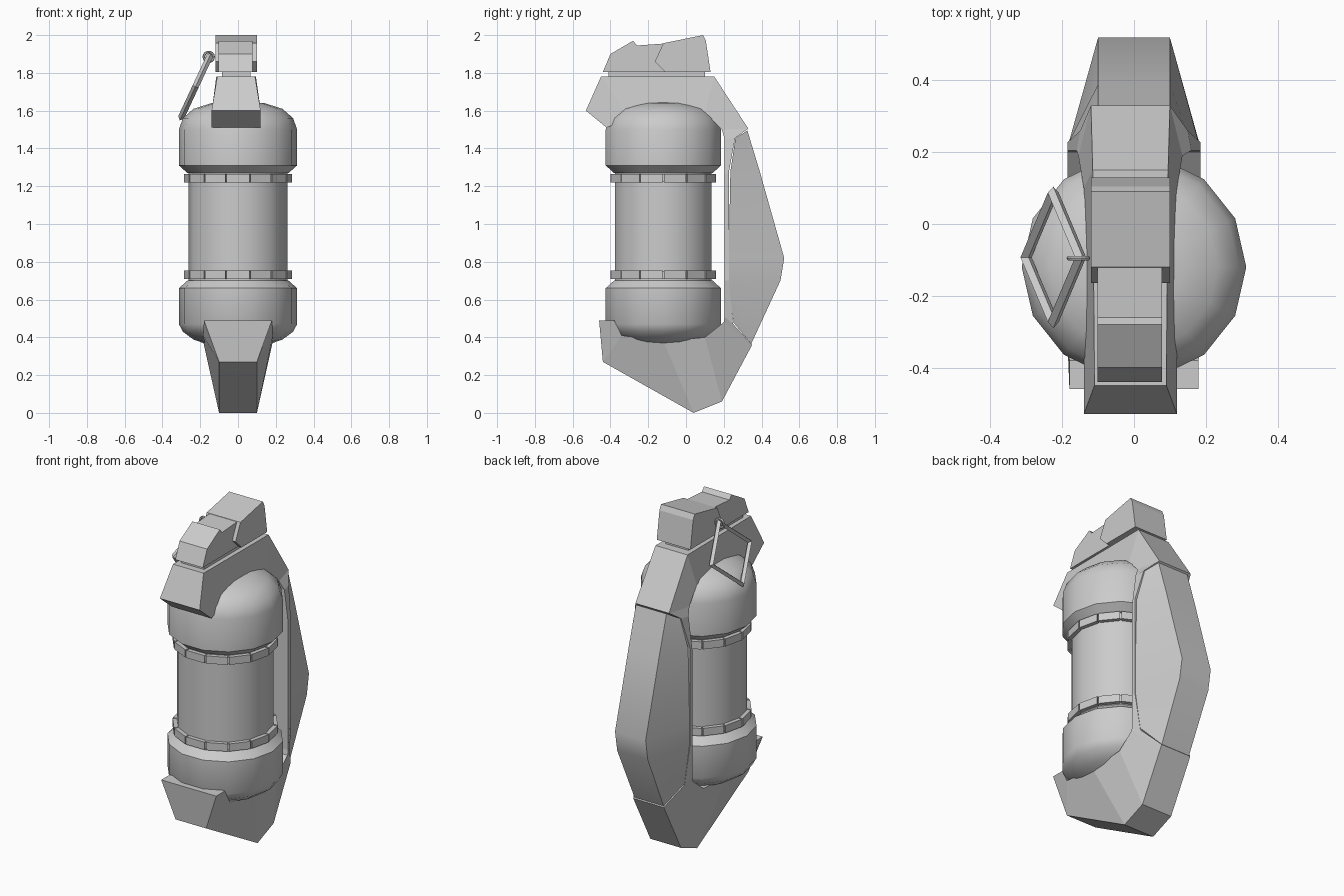
import bpy, bmesh, math

if "Cube" in bpy.data.objects:
    bpy.data.objects.remove(bpy.data.objects["Cube"])

SIDES = 14          # canister facets
CY = -0.12          # canister axis


def finish(name, bm, smooth=None):
    bmesh.ops.recalc_face_normals(bm, faces=bm.faces)
    me = bpy.data.meshes.new(name)
    bm.to_mesh(me)
    bm.free()
    ob = bpy.data.objects.new(name, me)
    bpy.context.collection.objects.link(ob)
    if smooth:
        bpy.ops.object.select_all(action='DESELECT')
        ob.select_set(True)
        bpy.context.view_layer.objects.active = ob
        bpy.ops.object.shade_smooth_by_angle(angle=math.radians(smooth))
    return ob


def lathe(name, profile, smooth=32):
    """Revolve (radius, z) points around the canister axis."""
    bm = bmesh.new()
    rings = []
    for r, z in profile:
        if r == 0:
            rings.append([bm.verts.new((0, CY, z))] * SIDES)
        else:
            rings.append([bm.verts.new((r * math.cos(math.tau * i / SIDES),
                                        CY + r * math.sin(math.tau * i / SIDES), z))
                          for i in range(SIDES)])
    for a, b in zip(rings, rings[1:]):
        for i in range(SIDES):
            j = (i + 1) % SIDES
            quad = [a[i], a[j], b[j], b[i]]
            bm.faces.new(list(dict.fromkeys(quad)))
    return finish(name, bm, smooth)


def loft(name, stations, smooth=None):
    """Each station: inner y, z, half width, outer y, z, half width, x centre."""
    bm = bmesh.new()
    rings = []
    for yi, zi, wi, yo, zo, wo, cx in stations:
        rings.append([bm.verts.new(p) for p in
                      ((cx - wi, yi, zi), (cx + wi, yi, zi),
                       (cx + wo, yo, zo), (cx - wo, yo, zo))])
    for a, b in zip(rings, rings[1:]):
        for i in range(4):
            j = (i + 1) % 4
            bm.faces.new((a[i], a[j], b[j], b[i]))
    bm.faces.new(rings[0])
    bm.faces.new(rings[-1])
    return finish(name, bm, smooth)


def slab(name, profile, half, cx):
    """Extrude a (y, z) outline across x."""
    bm = bmesh.new()
    l = [bm.verts.new((cx - half, y, z)) for y, z in profile]
    r = [bm.verts.new((cx + half, y, z)) for y, z in profile]
    n = len(profile)
    bm.faces.new(l)
    bm.faces.new(r)
    for i in range(n):
        j = (i + 1) % n
        bm.faces.new((l[i], l[j], r[j], r[i]))
    return finish(name, bm)


def band(name, z0, z1):
    """Ring of separate blocks, one per canister facet."""
    bm = bmesh.new()
    step = math.tau / SIDES
    for i in range(SIDES):
        a0, a1 = (i + 0.03) * step, (i + 0.97) * step
        v = [bm.verts.new((r * math.cos(a), CY + r * math.sin(a), z))
             for z in (z0, z1) for r, a in ((0.25, a0), (0.285, a0), (0.285, a1), (0.25, a1))]
        for f in ((0, 1, 2, 3), (4, 5, 6, 7), (0, 1, 5, 4),
                  (1, 2, 6, 5), (2, 3, 7, 6), (3, 0, 4, 7)):
            bm.faces.new([v[k] for k in f])
    return finish(name, bm)


# Canister: tube and two domed caps
lathe("canister_tube", [(0, 0.6), (0.262, 0.6), (0.262, 1.4), (0, 1.4)])
lathe("upper_cap", [(0, 1.27), (0.268, 1.27), (0.313, 1.31), (0.313, 1.50), (0.292, 1.56),
                    (0.235, 1.61), (0.14, 1.64), (0, 1.652)])
lathe("lower_cap", [(0, 0.345), (0.14, 0.355), (0.235, 0.388), (0.292, 0.43),
                    (0.313, 0.47), (0.313, 0.66), (0.268, 0.70), (0, 0.70)])

# Segmented bands with a continuous ring behind the gaps
for label, z in (("upper", 1.22), ("lower", 0.708)):
    band(label + "_band_blocks", z, z + 0.045)
    lathe(label + "_band_ring", [(0.25, z + 0.004), (0.275, z + 0.004),
                                 (0.275, z + 0.041), (0.25, z + 0.041)])

# C-shaped frame: foot, spine and shoulder in one sweep
loft("frame", [
    (-0.38, 0.49, 0.18, -0.46, 0.49, 0.18, 0),
    (-0.34, 0.41, 0.185, -0.44, 0.27, 0.10, 0),
    (-0.12, 0.38, 0.185, 0.04, 0.00, 0.10, 0),
    (0.10, 0.40, 0.185, 0.19, 0.06, 0.10, 0),
    (0.20, 0.48, 0.185, 0.35, 0.36, 0.10, 0),
    (0.205, 0.51, 0.185, 0.25, 0.47, 0.165, 0),
    (0.205, 0.70, 0.185, 0.228, 0.70, 0.185, 0),
    (0.205, 1.26, 0.185, 0.228, 1.28, 0.185, 0),
    (0.205, 1.45, 0.16, 0.26, 1.455, 0.15, 0),
    (0.19, 1.50, 0.145, 0.33, 1.505, 0.11, -0.01),
    (0.10, 1.59, 0.13, 0.15, 1.78, 0.105, -0.01),
    (-0.30, 1.56, 0.13, -0.45, 1.78, 0.10, -0.01),
    (-0.42, 1.51, 0.13, -0.53, 1.60, 0.13, -0.01)])

# Bulging grip on the back of the spine
loft("back_grip", [
    (0.262, 1.455, 0.145, 0.325, 1.495, 0.10, 0),
    (0.235, 1.28, 0.178, 0.39, 1.28, 0.10, 0),
    (0.226, 0.82, 0.182, 0.52, 0.82, 0.10, 0),
    (0.226, 0.70, 0.182, 0.50, 0.70, 0.10, 0),
    (0.25, 0.48, 0.165, 0.345, 0.365, 0.095, 0)], smooth=50)

# Head: neck, narrow front block and wider rear block
slab("neck", [(-0.41, 1.76), (-0.41, 1.83), (0.10, 1.83), (0.10, 1.76)], 0.075, -0.01)
slab("head_front", [(-0.44, 1.805), (-0.40, 1.90), (-0.28, 1.97), (-0.26, 1.945),
                    (-0.12, 1.955), (-0.05, 1.95), (-0.05, 1.805)], 0.09, -0.012)
slab("head_rear", [(-0.11, 1.805), (-0.165, 1.86), (-0.12, 1.957), (0.09, 2.0),
                   (0.105, 1.97), (0.13, 1.805)], 0.11, -0.01)

# Pull pin: small eye and a four-sided ring hanging from it
bpy.ops.mesh.primitive_torus_add(major_segments=14, minor_segments=6, major_radius=0.026,
                                 minor_radius=0.007, location=(-0.155, -0.095, 1.885),
                                 rotation=(math.pi / 2, 0, 0))
bpy.context.object.name = "pin_eye"
bpy.ops.mesh.primitive_torus_add(major_segments=4, minor_segments=4, major_radius=0.18,
                                 minor_radius=0.017, location=(-0.225, -0.093, 1.727),
                                 rotation=(0, math.radians(115), 0))
bpy.context.object.name = "pull_ring"
